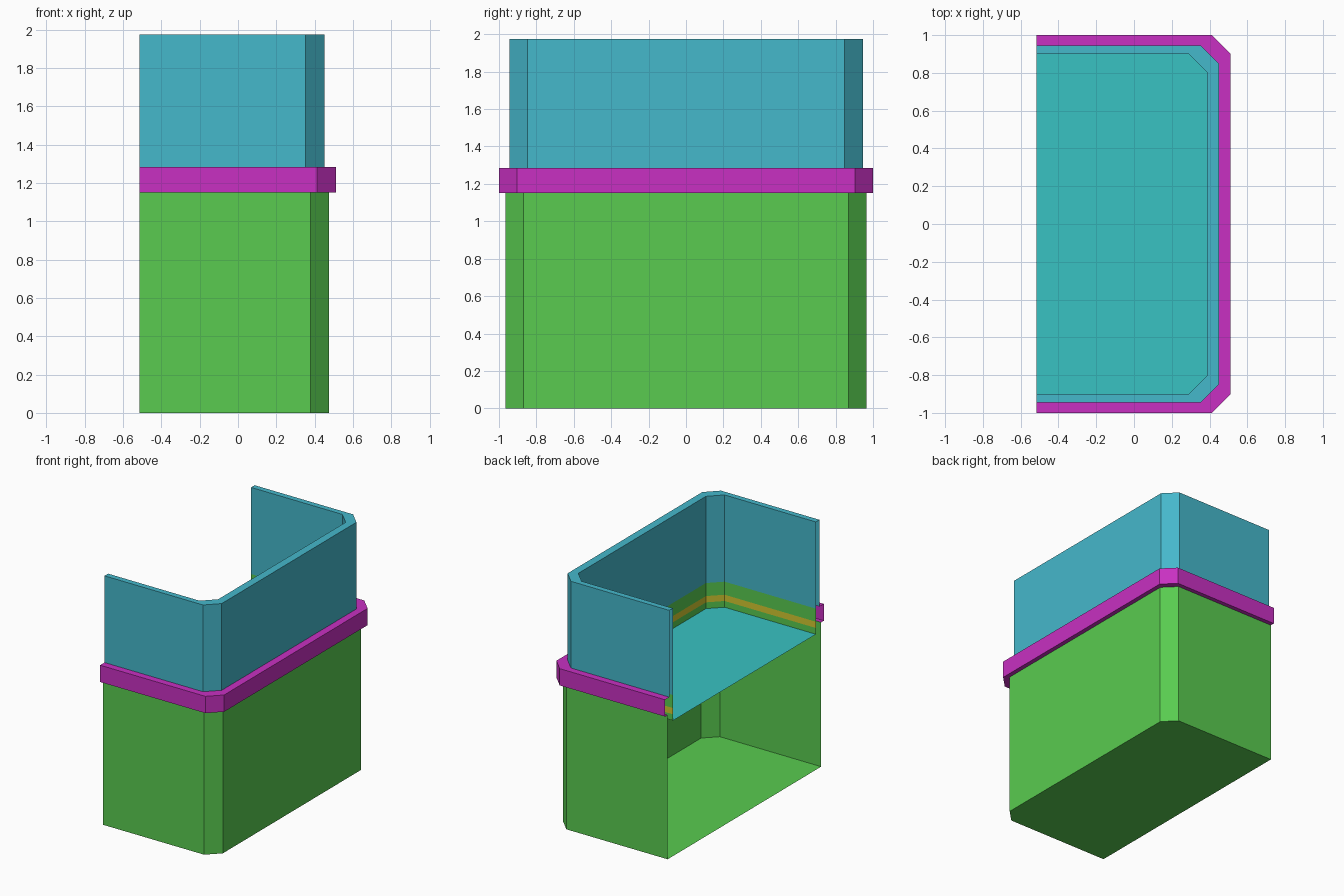
import bpy

if "Cube" in bpy.data.objects:
    bpy.data.objects.remove(bpy.data.objects["Cube"])

BACK = -0.515   # x of the open side


def material(name, rgb):
    m = bpy.data.materials.new(name)
    m.diffuse_color = (*rgb, 1)
    m.use_nodes = True
    m.node_tree.nodes["Principled BSDF"].inputs["Base Color"].default_value = m.diffuse_color
    return m


green = material("green", (0.10, 0.60, 0.08))
magenta = material("magenta", (0.58, 0.03, 0.54))
blue = material("blue", (0.06, 0.48, 0.60))
cyan = material("cyan", (0.04, 0.54, 0.54))
yellow = material("yellow", (0.65, 0.58, 0.03))


def outline(x, y, z, c=0.097):
    """Open U outline with two chamfered corners."""
    return [(BACK, -y, z), (x - c, -y, z), (x, -y + c, z),
            (x, y - c, z), (x - c, y, z), (BACK, y, z)]


def make_object(name, verts, faces, mat):
    mesh = bpy.data.meshes.new(name)
    mesh.from_pydata(verts, [], faces)
    mesh.materials.append(mat)
    ob = bpy.data.objects.new(name, mesh)
    bpy.context.collection.objects.link(ob)
    return ob


def band(name, rings, mat, floor=False):
    """Sheet swept through successive (x, half y, z) outlines."""
    verts = [v for r in rings for v in outline(*r)]
    faces = [(k * 6 + i, k * 6 + i + 1, k * 6 + i + 7, k * 6 + i + 6)
             for k in range(len(rings) - 1) for i in range(5)]
    if floor:
        faces.append((5, 4, 3, 2, 1, 0))
    return make_object(name, verts, faces, mat)


WALL = (0.475, 0.966)
TRIM = (0.51, 1.0)
PARAPET = (0.45, 0.945)
INNER = (0.387, 0.90)

# Lower storey: outer wall sheet with a floor
band("lower_wall", [(*WALL, 0), (*WALL, 1.15)], green, floor=True)

# Projecting cornice: underside, face and top ledge
band("cornice", [(*WALL, 1.15), (*TRIM, 1.15), (*TRIM, 1.284), (*PARAPET, 1.284)], magenta)

# Parapet: outer face, top rim and inner face
band("parapet", [(*PARAPET, 1.284), (*PARAPET, 1.975), (*INNER, 1.975), (*INNER, 1.284)], blue)

# Inner skirting below the parapet with a coloured stripe
band("skirting_upper", [(*INNER, 1.284), (*INNER, 1.18)], green)
band("skirting_stripe", [(*INNER, 1.18), (*INNER, 1.13)], yellow)
band("skirting_lower", [(*INNER, 1.13), (*INNER, 1.08)], green)

# Roof deck
make_object("roof_deck", outline(*INNER, 1.08), [tuple(range(6))], cyan)
